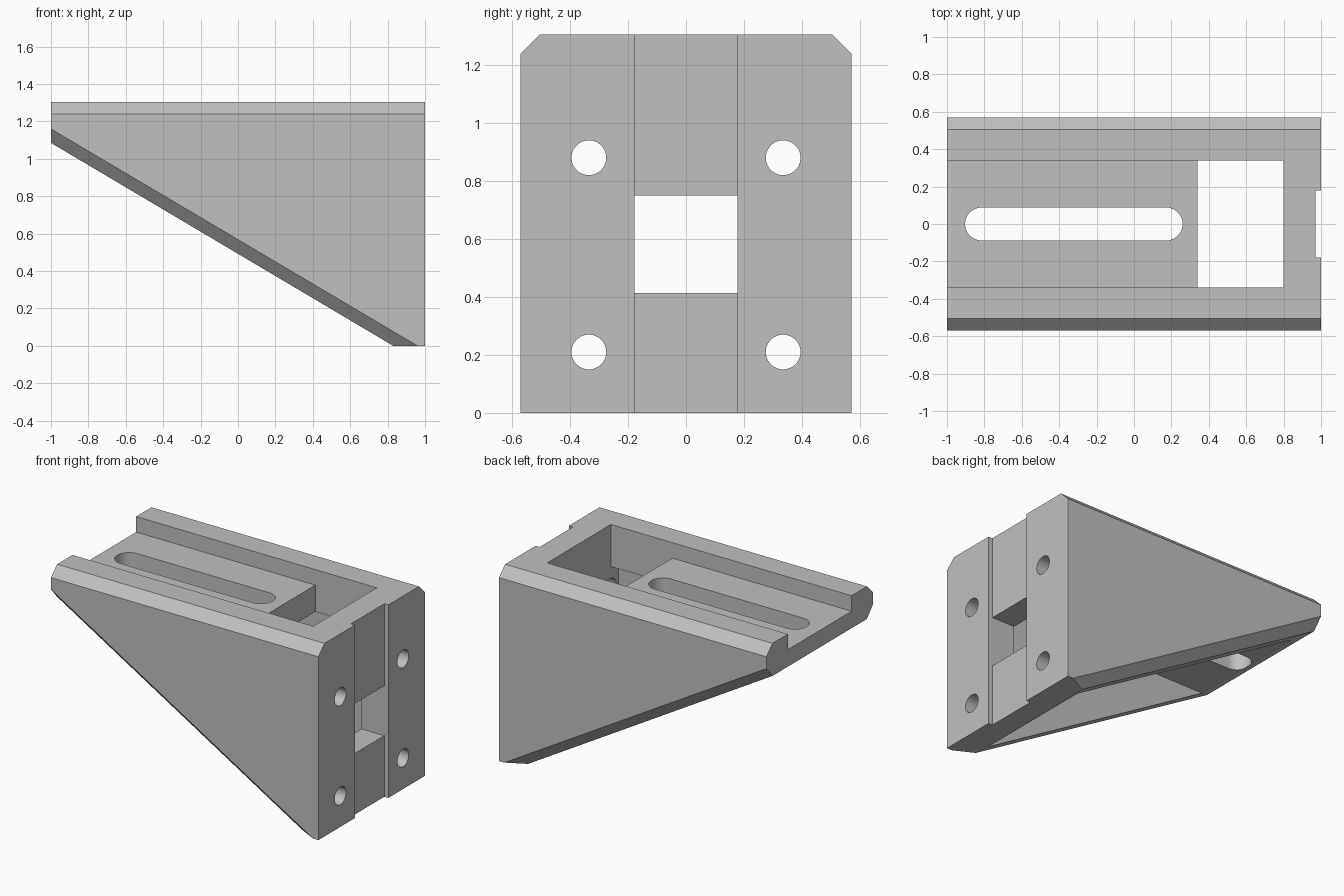
import bpy, bmesh, math
from mathutils import Vector

cube = bpy.data.objects.get("Cube")
if cube:
    bpy.data.objects.remove(cube, do_unlink=True)

grey = bpy.data.materials.new("plain_grey")
grey.use_nodes = True
grey.diffuse_color = (0.53, 0.53, 0.53, 1)
grey.node_tree.nodes["Principled BSDF"].inputs["Base Color"].default_value = (0.53, 0.53, 0.53, 1)

# Main dimensions
HALF_Y, HEIGHT = 0.57, 1.305
CHAMFER_Y, CHAMFER_Z = 0.504, 1.24
WALL_X, CAVITY_TOP = 0.80, 1.02


def prism(points, offset):
    """Extrude a closed 3D polygon by an offset vector."""
    bm = bmesh.new()
    face = bm.faces.new([bm.verts.new(p) for p in points])
    new = bmesh.ops.extrude_face_region(bm, geom=[face])["geom"]
    bmesh.ops.translate(bm, vec=offset, verts=[g for g in new if isinstance(g, bmesh.types.BMVert)])
    bmesh.ops.recalc_face_normals(bm, faces=bm.faces)
    return bm


def to_object(bm, name):
    mesh = bpy.data.meshes.new(name)
    bm.to_mesh(mesh)
    bm.free()
    mesh.materials.append(grey)
    obj = bpy.data.objects.new(name, mesh)
    bpy.context.collection.objects.link(obj)
    return obj


def box(x0, x1, half_y, z0, z1):
    pts = [(x0, -half_y, z0), (x1, -half_y, z0), (x1, half_y, z0), (x0, half_y, z0)]
    return prism(pts, (0, 0, z1 - z0))


def bevel_cut(bm, a, b, c, outside):
    """Slice off the corner on the outer side of the plane a-b-c and cap it."""
    a, b, c = Vector(a), Vector(b), Vector(c)
    normal = (b - a).cross(c - a).normalized()
    if normal.dot(Vector(outside)) < 0:
        normal = -normal
    geom = bm.verts[:] + bm.edges[:] + bm.faces[:]
    cut = bmesh.ops.bisect_plane(bm, geom=geom, plane_co=a, plane_no=normal, clear_outer=True)
    edges = [e for e in cut["geom_cut"] if isinstance(e, bmesh.types.BMEdge)]
    bmesh.ops.holes_fill(bm, edges=edges, sides=0)


# Wedge body with chamfered long edges
profile = [(-1, 1.085), (0.83, 0), (1, 0), (1, HEIGHT), (-1, HEIGHT)]
body = prism([(x, -HALF_Y, z) for x, z in profile], (0, 2 * HALF_Y, 0))
for s in (-1, 1):
    bevel_cut(body, (-1, s * HALF_Y, CHAMFER_Z), (1, s * HALF_Y, CHAMFER_Z),
              (1, s * CHAMFER_Y, HEIGHT), (0, s, 1))
    bevel_cut(body, (-1, s * HALF_Y, 1.16), (0.96, s * HALF_Y, 0),
              (-1, s * CHAMFER_Y, 1.085), (-0.5, s, -1))
bmesh.ops.recalc_face_normals(body, faces=body.faces)
bracket = to_object(body, "angle_bracket")

# Hollow underside, top opening, shelf channel, rear groove and window
cutters = [
    box(-1.4, WALL_X, 0.42, -0.3, CAVITY_TOP),
    box(0.34, WALL_X, 0.34, 0.9, 1.5),
    box(-1.4, 0.40, 0.34, 1.20, 1.5),
    box(0.97, 1.3, 0.178, -0.3, 1.6),
    box(0.7, 1.2, 0.177, 0.413, 0.75),
]

# Long slot through the shelf
R, STEPS = 0.088, 20
slot = []
for centre, start in ((0.172, -math.pi / 2), (-0.815, math.pi / 2)):
    for i in range(STEPS + 1):
        a = start + math.pi * i / STEPS
        slot.append((centre + R * math.cos(a), R * math.sin(a), 0.85))
cutters.append(prism(slot, (0, 0, 0.6)))

# Four bolt holes through the upright plate
for y in (-0.335, 0.335):
    for z in (0.21, 0.88):
        ring = [2 * math.pi * i / 40 for i in range(40)]
        cutters.append(prism([(0.7, y + 0.06 * math.cos(a), z + 0.06 * math.sin(a)) for a in ring],
                             (0.6, 0, 0)))

# Subtract every cutter and keep the finished mesh
helpers = []
for i, bm in enumerate(cutters):
    helper = to_object(bm, f"cutter_{i}")
    helper.hide_render = True
    helpers.append(helper)
    mod = bracket.modifiers.new(f"cut_{i}", "BOOLEAN")
    mod.operation = "DIFFERENCE"
    mod.solver = "EXACT"
    mod.object = helper
bpy.context.view_layer.update()
result = bpy.data.meshes.new_from_object(bracket.evaluated_get(bpy.context.evaluated_depsgraph_get()))
bracket.modifiers.clear()
bracket.data = result
result.materials.clear()
result.materials.append(grey)
for p in result.polygons:
    p.material_index = 0
for helper in helpers:
    bpy.data.objects.remove(helper, do_unlink=True)

bpy.ops.object.select_all(action="DESELECT")
bracket.select_set(True)
bpy.context.view_layer.objects.active = bracket
bpy.ops.object.shade_smooth_by_angle(angle=math.radians(25))
